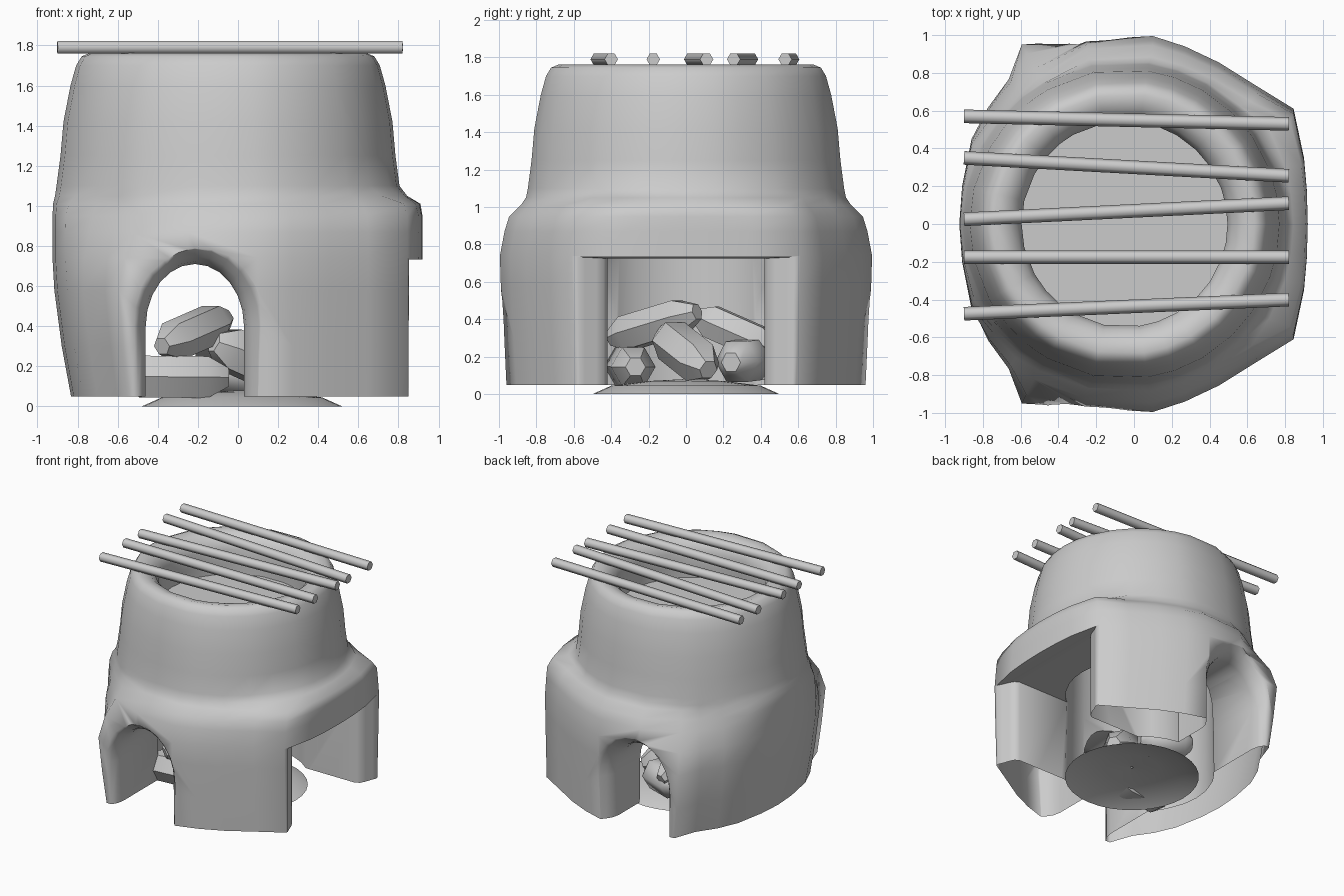
import bpy, bmesh, math
from mathutils import Vector

if "Cube" in bpy.data.objects:
    bpy.data.objects.remove(bpy.data.objects["Cube"], do_unlink=True)

clay = bpy.data.materials.new("grey clay")
clay.use_nodes = True
GREY = (0.6, 0.6, 0.6, 1)
clay.diffuse_color = GREY
clay.node_tree.nodes["Principled BSDF"].inputs["Base Color"].default_value = GREY


def make(name, bm, angle=None):
    bmesh.ops.recalc_face_normals(bm, faces=bm.faces)
    mesh = bpy.data.meshes.new(name)
    bm.to_mesh(mesh)
    bm.free()
    mesh.materials.append(clay)
    ob = bpy.data.objects.new(name, mesh)
    bpy.context.collection.objects.link(ob)
    if angle:
        smooth(ob, angle)
    return ob


def smooth(ob, angle):
    bpy.ops.object.select_all(action="DESELECT")
    ob.select_set(True)
    bpy.context.view_layer.objects.active = ob
    bpy.ops.object.shade_smooth_by_angle(angle=math.radians(angle))


def loft(bm, rings, cap=True):
    """Skin a list of equal-length closed rings of points."""
    loops = [[bm.verts.new(p) for p in ring] for ring in rings]
    for a, b in zip(loops, loops[1:]):
        for i in range(len(a)):
            j = (i + 1) % len(a)
            bm.faces.new((a[i], a[j], b[j], b[i]))
    if cap:
        bm.faces.new(loops[0])
        bm.faces.new(loops[-1][::-1])


# Stove body: a squarish footprint that blends into a round neck
half = [(.92, 0), (.915, .18), (.9, .35), (.845, .61), (.65, .73), (.45, .855), (.27, .94),
        (.1, .995), (-.25, .975), (-.6, .955), (-.67, .77), (-.78, .62), (-.86, .45), (-.91, .2), (-.925, 0)]
plan = [Vector(p) for p in half] + [Vector((x, -y)) for x, y in half[-2:0:-1]]
CENTRE = Vector((-.05, 0))


def ring(z, r, blend=1.0, back=1.0, sy=1.0, corner=None, ledge=None):
    """Circle of radius r mixed with the footprint; back scales its -x side,
    corner and ledge override the mix at the rear corners and the +x porch."""
    pts = []
    for p in plan:
        mix = blend
        if corner is not None and -.8 < p.x < -.4:
            mix = corner
        if ledge is not None and p.x > .8:
            mix = ledge
        d = (p - CENTRE).normalized()
        foot = Vector((p.x * (back if p.x < 0 else 1), p.y * sy))
        q = foot.lerp(CENTRE + d * r, mix)
        pts.append((q.x, q.y, z))
    return pts


body = bmesh.new()
rings = [ring(1.36, .3), ring(1.35, .54), ring(.74, .55), ring(.05, .56),
         ring(.05, 1, 0, .9, .965), ring(.3, 1, 0, .95, .98), ring(.58, 1, 0, .99, .995),
         ring(.74, .9, 0, corner=.3), ring(.87, .88, 0, 1, .975, corner=.65),
         ring(.95, .87, .05, 1, .955, corner=.85, ledge=0),
         ring(1.01, .865, .3, 1, .9, corner=1, ledge=.1), ring(1.05, .86, .85, 1, .89, corner=1, ledge=.7),
         ring(1.1, .855), ring(1.25, .835),
         ring(1.42, .82), ring(1.6, .785), ring(1.7, .757), ring(1.745, .73), ring(1.762, .69),
         ring(1.745, .62), ring(1.7, .57), ring(1.64, .545), ring(1.52, .55), ring(1.44, .55), ring(1.44, .3)]
loft(body, rings)
stove = make("stove_body", body)


# Openings: flared cutters for the arched tunnel and the square firebox mouth
def arch(y, grow):
    c, w = -.215, .245 + grow
    pts = [(c - w, y, -.2), (c - w, y, .4)]
    for i in range(1, 12):
        a = math.pi * (1 - i / 12)
        pts.append((c + w * math.cos(a), y, .4 + (.31 + grow) * math.sin(a)))
    return pts + [(c + w, y, .4), (c + w, y, -.2)]


def mouth(x, grow):
    w = .42 + grow
    top = .725 + grow * .05
    return [(x, -w, -.2), (x, -w, top), (x, w, top), (x, w, -.2)]


arch_bm = bmesh.new()
flare = [(1.1, .13), (1.0, .11), (.965, .075), (.925, .04), (.88, .012), (.82, 0)]
loft(arch_bm, [arch(-y, g) for y, g in flare] + [arch(y, g) for y, g in flare[::-1]])
mouth_bm = bmesh.new()
loft(mouth_bm, [mouth(x, g) for x, g in [(.1, 0), (.76, 0), (.795, .02), (.815, .06), (.835, .12), (.86, .17), (1.1, .19)]])
for cutter in (make("arch_cutter", arch_bm), make("mouth_cutter", mouth_bm)):
    cutter.hide_render = True
    bpy.context.view_layer.objects.active = stove
    mod = stove.modifiers.new("cut", "BOOLEAN")
    mod.operation, mod.solver, mod.object = "DIFFERENCE", "EXACT", cutter
    bpy.ops.object.modifier_apply(modifier=mod.name)
    bpy.data.objects.remove(cutter, do_unlink=True)

# The hollow walls are open underneath
edit = bmesh.new()
edit.from_mesh(stove.data)
soles = [f for f in edit.faces if all(v.co.z < .055 for v in f.verts)]
bmesh.ops.delete(edit, geom=soles, context="FACES")
edit.to_mesh(stove.data)
edit.free()
smooth(stove, 72)


# Straight six-sided bars, optionally with narrowed ends
def bar(name, a, b, r, taper=None, angle=35):
    a, b = Vector(a), Vector(b)
    d = (b - a).normalized()
    side = d.cross(Vector((0, 0, 1))).normalized()
    up = side.cross(d)

    def hexagon(t, rad):
        c = a.lerp(b, t)
        return [c + rad * (side * math.cos(i * math.pi / 3) + up * math.sin(i * math.pi / 3)) for i in range(6)]
    bm = bmesh.new()
    stops = [(0, r), (1, r)]
    if taper:
        stops = [(0, r * taper), (.18, r), (.8, r), (1, r * taper)]
    loft(bm, [hexagon(t, rad) for t, rad in stops])
    return make(name, bm, angle)


# Grill rods across the rim
for i, (y0, y1) in enumerate([(.57, .53), (.35, .255), (.025, .11), (-.175, -.175), (-.475, -.4)]):
    bar(f"grill_rod_{i + 1}", (-.9, y0, 1.79), (.82, y1, 1.79), .036, angle=62)

# Firewood pile
logs = [((-.58, -.33, .15), (-.05, -.27, .145), .12), ((-.38, -.4, .3), (-.06, .06, .44), .105),
        ((-.12, -.12, .32), (.3, .12, .13), .12), ((-.22, .4, .19), (.15, .24, .17), .125),
        ((-.2, .06, .42), (-.1, .47, .24), .1)]
for i, (a, b, r) in enumerate(logs):
    bar(f"log_{i + 1}", a, b, r, .45, 50)

# Shallow ash mound under the fire
ash = bmesh.new()
loft(ash, [[(.02 + r * math.cos(i * math.pi / 16), r * math.sin(i * math.pi / 16), z) for i in range(32)]
           for r, z in [(.5, 0), (.4, .045), (.2, .07), (.01, .08)]], cap=False)
make("ash_mound", ash, 40)
